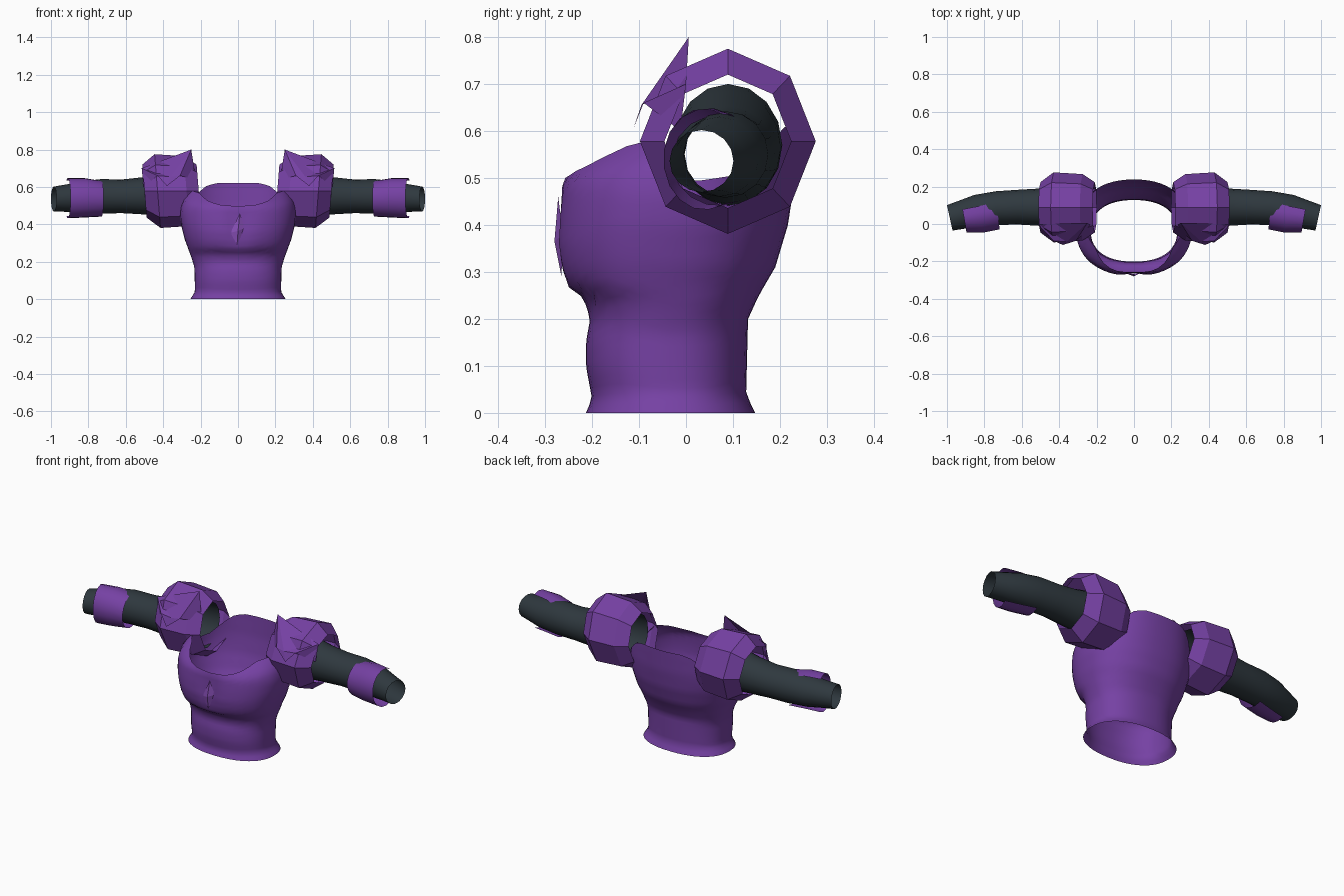
import bpy, math

if "Cube" in bpy.data.objects:
    bpy.data.objects.remove(bpy.data.objects["Cube"])


def material(name, rgb):
    m = bpy.data.materials.new(name)
    m.diffuse_color = (*rgb, 1)
    m.use_nodes = True
    m.node_tree.nodes["Principled BSDF"].inputs["Base Color"].default_value = m.diffuse_color
    return m


PURPLE = material("purple", (0.18, 0.053, 0.37))
LIGHT = material("light purple", (0.25, 0.08, 0.48))
DARK = material("dark slate", (0.028, 0.040, 0.049))


def make(name, verts, faces, mat, smooth=None):
    me = bpy.data.meshes.new(name)
    me.from_pydata(verts, [], faces)
    me.materials.append(mat)
    ob = bpy.data.objects.new(name, me)
    bpy.context.collection.objects.link(ob)
    if smooth:
        bpy.ops.object.select_all(action='DESELECT')
        ob.select_set(True)
        bpy.context.view_layer.objects.active = ob
        bpy.ops.object.shade_smooth_by_angle(angle=math.radians(smooth))
    return ob


def loft(name, rings, mat, closed=True, smooth=None, flip=False):
    n = len(rings[0])
    verts = [v for r in rings for v in r]
    faces = []
    for i in range(len(rings) - 1):
        for j in range(n if closed else n - 1):
            k = (j + 1) % n
            f = [i * n + j, i * n + k, (i + 1) * n + k, (i + 1) * n + j]
            faces.append(f[::-1] if flip else f)
    return make(name, verts, faces, mat, smooth)


def interp(table, t):
    for (a, p), (b, q) in zip(table, table[1:]):
        if t <= b:
            return p + (q - p) * max(0, t - a) / (b - a)
    return table[-1][1]


# Torso profiles by height, and rim height by angle from the front
FRONT = [(0, -.213), (.03, -.2), (.1, -.213), (.15, -.213), (.2, -.204), (.245, -.218),
         (.268, -.252), (.31, -.27), (.36, -.278), (.42, -.275), (.49, -.267),
         (.515, -.25), (.54, -.22), (.6, -.13)]
BACK = [(0, .147), (.04, .128), (.2, .132), (.25, .155), (.31, .19), (.4, .217), (.5, .232), (.62, .238)]
WIDTH = [(0, .255), (.04, .23), (.17, .233), (.22, .248), (.32, .285), (.4, .305),
         (.46, .31), (.52, .302), (.57, .28), (.62, .26)]
RIM = [(0, .497), (.3, .505), (.55, .53), (.8, .57), (1.05, .58), (1.3, .54), (1.6, .49),
       (2.1, .51), (2.45, .6), (2.7, .62), (3.15, .62)]


def spow(v, p):
    return math.copysign(abs(v) ** p, v)


def torso_ring(t, n=48):
    ring = []
    for j in range(n):
        a = 2 * math.pi * j / n
        z = t * interp(RIM, min(a, 2 * math.pi - a))
        f, b = interp(FRONT, z), interp(BACK, z)
        x = interp(WIDTH, z) * spow(math.sin(a), .88)
        y = (f + b) / 2 - (b - f) / 2 * spow(math.cos(a), .85)
        # Shallow cleft in the middle of the chest
        if math.cos(a) > 0 and .26 < z < .52:
            y += .018 * math.exp(-(x / .05) ** 2) * math.sin(math.pi * (z - .26) / .26)
        ring.append((x, y, z))
    return ring


loft("torso", [torso_ring(i / 28) for i in range(29)], PURPLE, smooth=50)

# Chest emblem: a small ridged diamond
make("chest_emblem",
     [(.01, -.272, .46), (.035, -.262, .38), (-.005, -.265, .29), (-.04, -.265, .355), (0, -.28, .365)],
     [(1, 0, 4), (2, 1, 4), (3, 2, 4), (0, 3, 4)], LIGHT)

# Sleeve sections: x, y, z, half depth, half height, slant of the section
ARM = [(.26, .09, .57, .115, .13, 0), (.36, .09, .565, .112, .12, 0), (.5, .09, .553, .1, .1, 0),
       (.62, .09, .55, .093, .09, 0), (.73, .085, .55, .09, .092, .01),
       (.84, .07, .545, .085, .085, .015), (.92, .05, .54, .075, .073, .015),
       (.985, .033, .536, .068, .066, .015)]
# Cuff sections, open at the back
CUFF = [(.73, .07, .537, .1, .096, .012), (.82, .05, .542, .098, .106, .014), (.91, .038, .54, .086, .108, .015)]


def section(s, side, a0, a1, n, full):
    x, y, z, ry, rz, slant = s
    out = []
    for j in range(n):
        a = a0 + (a1 - a0) * j / (n if full else n - 1)
        out.append((side * (x + slant * math.cos(a)), y + ry * math.cos(a), z + rz * math.sin(a)))
    return out


# Shoulder guard sections: x, radius
GUARD = [(.21, .142), (.275, .187), (.43, .197), (.5, .142)]


def guard_ring(x, r, side):
    ring = []
    for j in range(8):
        a = math.pi * j / 4
        z = r * math.sin(a)
        ring.append((side * (x + .08 * z), .089 + .95 * r * math.cos(a), .578 + z))
    return ring


for side, tag in ((1, "right"), (-1, "left")):
    flip = side < 0
    loft(tag + "_sleeve", [section(s, side, 0, 2 * math.pi, 16, True) for s in ARM],
         DARK, smooth=50, flip=flip)
    loft(tag + "_cuff", [section(s, side, math.radians(62), math.radians(298), 12, False) for s in CUFF],
         PURPLE, closed=False, smooth=40, flip=flip)
    loft(tag + "_shoulder_guard", [guard_ring(x, r, side) for x, r in GUARD], PURPLE, flip=flip)
    # Pointed folded crest on the front of the guard
    pts = [(.25, .006, .80), (.515, .0, .70), (.38, -.112, .605), (.225, -.01, .64),
           (.505, -.012, .60), (.36, -.095, .655), (.43, -.09, .66), (.31, -.09, .66)]
    tris = [(0, 5, 1), (1, 5, 6), (6, 5, 2), (5, 7, 2), (0, 7, 5), (0, 3, 7), (1, 6, 4)]
    make(tag + "_crest", [(side * x, y, z) for x, y, z in pts],
         [t[::-1] if flip else t for t in tris], PURPLE)
